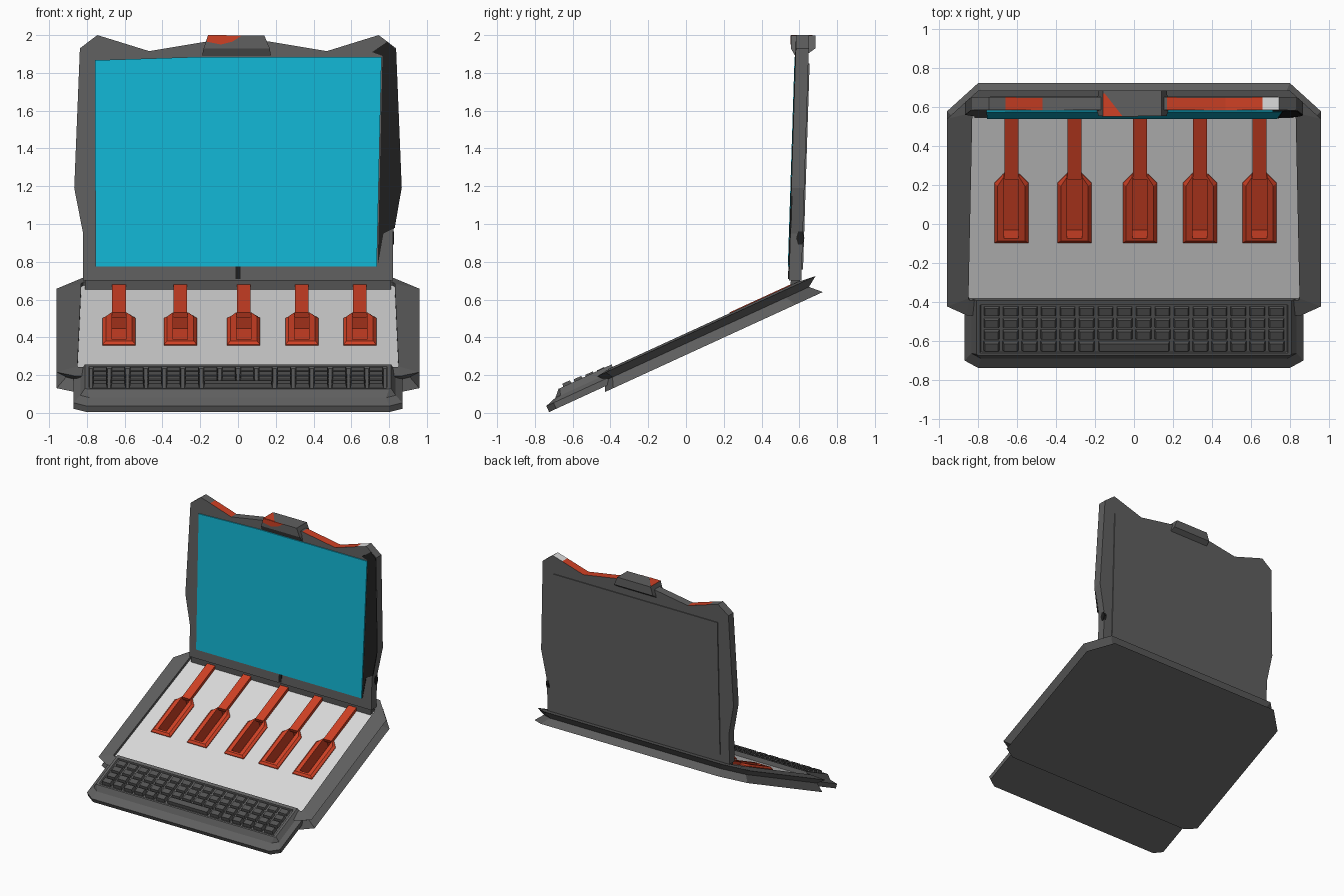
import bpy, bmesh, math
from mathutils import Matrix, Vector

if "Cube" in bpy.data.objects:
    bpy.data.objects.remove(bpy.data.objects["Cube"])


def material(name, r, g, b):
    m = bpy.data.materials.new(name)
    m.diffuse_color = (r, g, b, 1)
    m.use_nodes = True
    m.node_tree.nodes["Principled BSDF"].inputs["Base Color"].default_value = m.diffuse_color
    return m


GRAY = material("body_gray", 0.115, 0.115, 0.115)
KEY = material("key_gray", 0.085, 0.085, 0.085)
BLACK = material("black", 0.013, 0.013, 0.013)
LIGHT = material("light_panel", 0.70, 0.70, 0.70)
RED = material("orange_red", 0.62, 0.052, 0.018)
CYAN = material("screen_cyan", 0.006, 0.47, 0.66)

# Tilted frame of the base: x across, y up the slope, z away from the slab
SLOPE = Matrix.Translation((0, -0.43, 0.11)) @ Matrix.Rotation(math.radians(24.65), 4, 'X')


def add_loft(bm, rings, caps=True, loop=False):
    """Skin a stack of equal-length rings; returns the two cap faces."""
    vs = [[bm.verts.new(p) for p in r] for r in rings]
    n = len(vs[0])
    pairs = list(zip(vs, vs[1:])) + ([(vs[-1], vs[0])] if loop else [])
    new = []
    for a, b in pairs:
        for i in range(n):
            j = (i + 1) % n
            new.append(bm.faces.new((a[i], a[j], b[j], b[i])))
    ends = [bm.faces.new(vs[0][::-1]), bm.faces.new(vs[-1])] if caps and not loop else []
    bmesh.ops.recalc_face_normals(bm, faces=new + ends)
    return ends


def finish(name, bm, mats, matrix=Matrix()):
    bm.transform(matrix)
    me = bpy.data.meshes.new(name)
    bm.to_mesh(me)
    bm.free()
    for m in mats:
        me.materials.append(m)
    ob = bpy.data.objects.new(name, me)
    bpy.context.collection.objects.link(ob)
    return ob


def level(pts, n):
    return [(x, u, n) for x, u in pts]


def mirrored(half):
    """Close a right-hand half outline with its mirror image."""
    return half + [(-x, v) for x, v in reversed(half)]


def rect(x0, x1, u0, u1):
    return [(x0, u0), (x1, u0), (x1, u1), (x0, u1)]


# Base slab: grooved octagonal edge, with sunken light panel on top
outer = mirrored([(0.86, 0.0), (0.96, 0.05), (0.96, 1.11), (0.80, 1.27)])
groove = mirrored([(0.84, 0.03), (0.91, 0.07), (0.91, 1.08), (0.77, 1.215)])
inner = mirrored([(0.845, 0.09), (0.85, 0.10), (0.83, 1.15), (0.82, 1.17)])
bm = bmesh.new()
ends = add_loft(bm, [level(outer, 0), level(groove, 0.055), level(outer, 0.093),
                     level(inner, 0.104), level(inner, 0.084)])
ends[1].material_index = 1
base = finish("base_slab", bm, [GRAY, LIGHT, RED], SLOPE)

# Deep red slots cut into the slab
LANES = [-0.63, -0.305, 0.03, 0.338, 0.645]
bm = bmesh.new()
for x in LANES:
    r = rect(x - 0.038, x + 0.038, 0.44, 0.80)
    add_loft(bm, [level(r, 0.004), level(r, 0.2)])
for f in bm.faces:
    f.material_index = 2
cutter = finish("slot_cutter", bm, [GRAY, LIGHT, RED], SLOPE)
cutter.hide_render = True
mod = base.modifiers.new("slots", 'BOOLEAN')
mod.object, mod.operation, mod.solver = cutter, 'DIFFERENCE', 'EXACT'
bpy.context.view_layer.objects.active = base
bpy.ops.object.modifier_apply(modifier=mod.name)
bpy.data.objects.remove(cutter)

# Paddle heads around each slot, and straight necks running to the hinge
for k, x in enumerate(LANES):
    def lane(half):
        return [(x + a, u) for a, u in mirrored(half)]
    big = lane([(0.087, 0.408), (0.087, 0.745), (0.042, 0.795)])
    top = lane([(0.07, 0.425), (0.07, 0.735), (0.04, 0.785)])
    hole = lane([(0.038, 0.44), (0.038, 0.70), (0.038, 0.78)])
    bm = bmesh.new()
    add_loft(bm, [level(big, 0.08), level(big, 0.09), level(top, 0.104),
                  level(hole, 0.104), level(hole, 0.08)], loop=True)
    finish(f"paddle_head_{k + 1}", bm, [RED], SLOPE)
    bm = bmesh.new()
    r = rect(x - 0.036, x + 0.036, 0.775, 1.15)
    add_loft(bm, [level(r, 0.08), level(r, 0.108)])
    finish(f"paddle_neck_{k + 1}", bm, [RED], SLOPE)

# Keyboard tray with sloped front lip
def tray(w, front, cut, back):
    return mirrored([(w, back), (w, front + cut * 0.6), (w - cut, front)])


bm = bmesh.new()
add_loft(bm, [level(tray(0.87, -0.312, 0.07, 0.05), 0.027),
              level(tray(0.87, -0.312, 0.07, 0.06), 0.062),
              level(tray(0.835, -0.25, 0.05, 0.09), 0.082),
              level(tray(0.81, -0.215, 0.01, 0.095), 0.118),
              level(tray(0.79, -0.203, 0.005, 0.07), 0.118),
              level(tray(0.785, -0.2, 0.005, 0.065), 0.107)])
finish("keyboard_tray", bm, [GRAY], SLOPE)

# Keys: four rows of sixteen, with a long bar in the front row
bm = bmesh.new()


def key(xc, w, row):
    u, n = -0.165 + row * 0.065, 0.134 - row * 0.004
    a = rect(xc - w, xc + w, u - 0.028, u + 0.028)
    b = rect(xc - w + 0.008, xc + w - 0.008, u - 0.02, u + 0.022)
    add_loft(bm, [level(a, 0.1), level(b, n)])


for row in range(4):
    for col in range(16):
        if row or not 6 <= col <= 9:
            key((col - 7.5) * 0.0975, 0.042, row)
key(0, 0.185, 0)
finish("keys", bm, [KEY], SLOPE)


# Lid parts: x-z outlines extruded along a plane leaning slightly back
def lid_bm(pts, near, far):
    bm = bmesh.new()
    add_loft(bm, [[(x, 0.545 + d + 0.032 * (z - 0.71), z) for x, z in pts] for d in (near, far)])
    return bm


def lid_plate(name, pts, near, far, mat):
    return finish(name, lid_bm(pts, near, far), [mat])


# Lid frame with coloured top edges
outline = mirrored([(0.82, 0.70), (0.82, 0.95), (0.867, 1.19), (0.837, 1.93),
                    (0.745, 2.0), (0.66, 1.974), (0.47, 1.915), (0.17, 1.965)])
bm = lid_bm(outline, 0, 0.066)
bm.normal_update()
for f in bm.faces:
    c = f.calc_center_median()
    if f.normal.z > 0.8 and c.z > 1.85:
        if -0.66 < c.x < -0.4 or 0.2 < c.x < 0.66:
            f.material_index = 1
        elif 0.66 < c.x < 0.745:
            f.material_index = 2
finish("lid_frame", bm, [GRAY, RED, LIGHT])

lid_plate("display", [(-0.755, 0.775), (0.735, 0.775), (0.76, 1.885), (-0.2, 1.885), (-0.757, 1.867)],
          -0.008, 0.01, CYAN)
lid_plate("lid_back_panel", rect(-0.74, 0.74, 0.76, 1.85), 0.05, 0.073, GRAY)
lid_plate("lid_dark_side", [(0.74, 0.78), (0.77, 0.95), (0.83, 0.98), (0.866, 1.19), (0.836, 1.925),
                            (0.79, 1.965), (0.71, 1.91), (0.765, 1.89)], -0.005, 0.005, BLACK)
lid_plate("latch_mark", rect(-0.012, 0.012, 0.71, 0.775), -0.005, 0.005, BLACK)
lid_plate("hinge_bar", rect(-0.81, 0.81, 0.63, 0.705), 0.01, 0.06, KEY)

# Black port on the right side of the lid
bm = bmesh.new()
hexa = [(0.605 + 0.022 * math.cos(a), 0.925 + 0.04 * math.sin(a))
        for a in (math.pi * i / 3 for i in range(6))]
add_loft(bm, [[(x, y, z) for y, z in hexa] for x in (0.80, 0.825)])
finish("side_port", bm, [BLACK])

# Camera block on the top edge, with red patches
bm = bmesh.new()
add_loft(bm, [[(x, y, z) for x, y in rect(x0, x1, y0, y1)] for x0, x1, y0, y1, z in
              [(-0.19, 0.175, 0.578, 0.63, 1.89), (-0.182, 0.168, 0.555, 0.685, 1.93),
               (-0.16, 0.14, 0.555, 0.685, 1.997)]])
finish("camera_block", bm, [GRAY])
bm = bmesh.new()
front = [(-0.16, 1.997), (0.02, 1.997), (-0.03, 1.965), (-0.09, 1.95), (-0.165, 1.965)]
add_loft(bm, [[(x, y, z) for x, z in front] for y in (0.552, 0.558)])
top = [(-0.16, 0.555), (-0.06, 0.555), (-0.15, 0.67), (-0.16, 0.67)]
add_loft(bm, [[(x, y, z) for x, y in top] for z in (1.994, 2.0)])
finish("camera_red_patch", bm, [RED])
